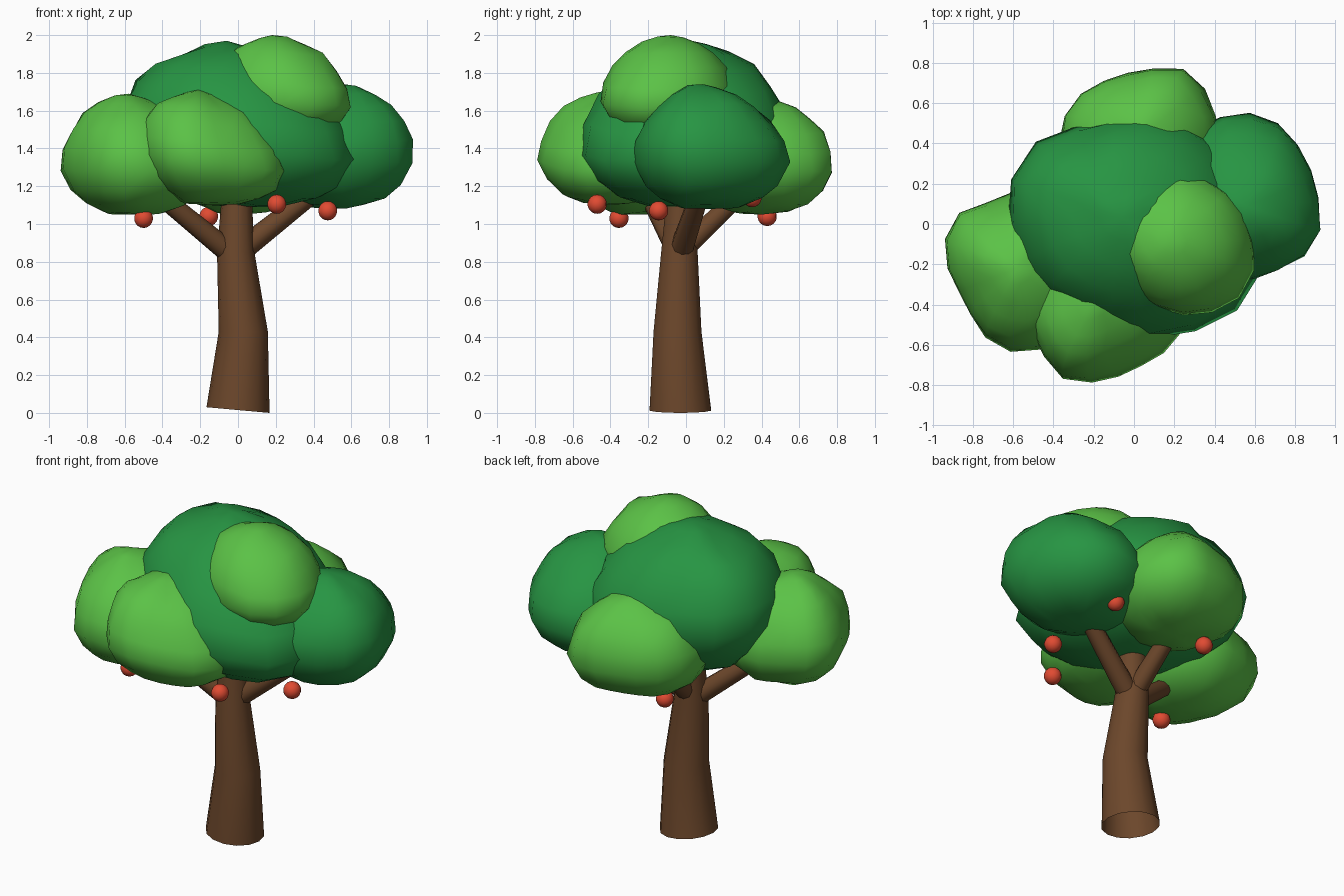
import bpy, bmesh, math
from mathutils import Vector, noise

cube = bpy.data.objects.get("Cube")
if cube:
    bpy.data.objects.remove(cube, do_unlink=True)


def material(name, colour):
    mat = bpy.data.materials.new(name)
    mat.use_nodes = True
    rgba = (*colour, 1)
    mat.diffuse_color = rgba
    for node in mat.node_tree.nodes:
        if node.type == "BSDF_PRINCIPLED":
            node.inputs["Base Color"].default_value = rgba
            node.inputs["Roughness"].default_value = 0.9
    return mat


BARK = material("bark brown", (0.15, 0.063, 0.024))
DARK = material("dark leaf green", (0.02, 0.30, 0.056))
LIGHT = material("light leaf green", (0.105, 0.54, 0.062))
RED = material("fruit red", (0.75, 0.07, 0.032))


def finish(name, bm, mat, angle):
    """Turn a bmesh into a smooth shaded object with one material."""
    bmesh.ops.recalc_face_normals(bm, faces=bm.faces)
    mesh = bpy.data.meshes.new(name)
    bm.to_mesh(mesh)
    bm.free()
    mesh.materials.append(mat)
    obj = bpy.data.objects.new(name, mesh)
    bpy.context.collection.objects.link(obj)
    bpy.ops.object.select_all(action="DESELECT")
    obj.select_set(True)
    bpy.context.view_layer.objects.active = obj
    bpy.ops.object.shade_smooth_by_angle(angle=math.radians(angle))
    return obj


def bridge(bm, rings):
    """Join consecutive rings of vertices with quads."""
    for low, high in zip(rings, rings[1:]):
        n = len(low)
        for i in range(n):
            j = (i + 1) % n
            bm.faces.new((low[i], low[j], high[j], high[i]))


def outline_radius(radii, t):
    """Smooth closed curve through evenly spaced radii, t in turns."""
    n = len(radii)
    i = math.floor(t * n)
    f = t * n - i
    a, b, c, d = (radii[(i + k) % n] for k in (-1, 0, 1, 2))
    return b + f * (c - a + f * (2 * a - 5 * b + 4 * c - d + f * (3 * (b - c) + d - a))) / 2


# Side profile of a leaf clump: height fraction, radius fraction
CLUMP = ((0.02, 0.38), (0.09, 0.66), (0.2, 0.86), (0.37, 1.0), (0.54, 0.95),
         (0.7, 0.82), (0.83, 0.63), (0.92, 0.41), (0.975, 0.19))
SEGMENTS = 18


def clump(name, mat, centre, bottom, top, radii, tilt=(0, 0), apex=(0, 0)):
    """Lumpy leaf clump with a plan outline given in hundredths."""
    bm = bmesh.new()
    height = top - bottom
    cx, cy = centre
    rings = []
    for h, f in CLUMP:
        shift = max(0, h - 0.4) / 0.6
        ring = []
        for s in range(SEGMENTS):
            a = math.tau * s / SEGMENTS
            r = outline_radius(radii, s / SEGMENTS) / 100 * f
            x, y = r * math.cos(a), r * math.sin(a)
            z = bottom + h * height + f * (tilt[0] * x + tilt[1] * y)
            p = Vector((cx + x + apex[0] * shift, cy + y + apex[1] * shift, z))
            lump = noise.noise(p * 6) * 0.04
            p += Vector((x * lump, y * lump, lump * 0.6))
            ring.append(bm.verts.new(p))
        rings.append(ring)
    bridge(bm, rings)
    low = bm.verts.new((cx, cy, bottom))
    high = bm.verts.new((cx + apex[0], cy + apex[1], top))
    for i in range(SEGMENTS):
        j = (i + 1) % SEGMENTS
        bm.faces.new((low, rings[0][j], rings[0][i]))
        bm.faces.new((high, rings[-1][i], rings[-1][j]))
    return finish(name, bm, mat, 60)


def limb(name, sections, sides, level=False):
    """Tapering limb through (position, radius) sections, open at both ends."""
    bm = bmesh.new()
    axis = Vector(sections[-1][0]) - Vector(sections[0][0])
    turn = Vector((0, 0, 1)).rotation_difference(axis)
    rings = []
    for pos, r in sections:
        ring = []
        for i in range(sides):
            a = math.tau * i / sides
            p = Vector((r * math.cos(a), r * math.sin(a), 0))
            if not level:
                p.rotate(turn)
            ring.append(bm.verts.new(p + Vector(pos)))
        rings.append(ring)
    if level:  # slightly slanted foot
        for v in rings[0]:
            v.co.z = 0.015 - 0.09 * v.co.x
    bridge(bm, rings)
    return finish(name, bm, BARK, 60)


# Trunk and branches
limb("trunk", [((0, -0.03, 0), 0.167), ((0.028, -0.045, 0.43), 0.13),
               ((-0.012, -0.035, 0.85), 0.099), ((-0.005, -0.02, 1.25), 0.073)], 14, True)
limb("right_side_branch", [((-0.04, -0.04, 0.845), 0.06), ((-0.4, -0.19, 1.14), 0.05)], 10)
limb("left_side_branch", [((0.04, -0.02, 0.88), 0.062), ((0.42, 0.08, 1.18), 0.05)], 10)
limb("back_branch", [((-0.01, 0.0, 0.88), 0.058), ((-0.04, 0.29, 1.16), 0.048)], 10)

# Foliage
clump("crown_centre", DARK, (0, 0), 1.09, 1.97,
      (61, 58, 57, 54, 55, 66, 62, 59, 56, 58, 61, 69),
      tilt=(-0.1, 0.05), apex=(-0.06, 0.03))
clump("crown_left", DARK, (0.5, 0.13), 1.08, 1.74,
      (42, 40, 43, 42, 40, 40, 42, 40, 40, 41, 42, 46), apex=(0.06, -0.04))
clump("crown_right", LIGHT, (-0.54, -0.22), 1.05, 1.69,
      (40, 38, 39, 39, 38, 44, 38, 35, 40, 42, 40, 42), apex=(-0.04, 0))
clump("crown_front", LIGHT, (-0.14, -0.4), 1.1, 1.71,
      (40, 40, 40, 40, 40, 40, 39, 39, 43, 37, 35, 39),
      tilt=(-0.13, 0), apex=(-0.07, 0))
clump("crown_back", LIGHT, (0.03, 0.4), 1.05, 1.66,
      (40, 41, 43, 36, 36, 40, 41, 40, 40, 40, 40, 40), apex=(0, 0.03))
clump("crown_top", LIGHT, (0.18, -0.08), 1.45, 2.0,
      (42, 38, 36, 36, 36, 37, 36, 32, 33, 36, 42, 45), tilt=(-0.08, 0))

# Hanging fruit
FRUIT = ((-0.5, -0.355, 1.03), (0.205, -0.47, 1.105), (0.475, -0.145, 1.07),
         (-0.155, 0.43, 1.04), (0.43, 0.35, 1.14))
for number, place in enumerate(FRUIT):
    bm = bmesh.new()
    bmesh.ops.create_uvsphere(bm, u_segments=14, v_segments=9, radius=0.051)
    bmesh.ops.translate(bm, verts=bm.verts, vec=place)
    finish(f"fruit_{number + 1}", bm, RED, 60)
